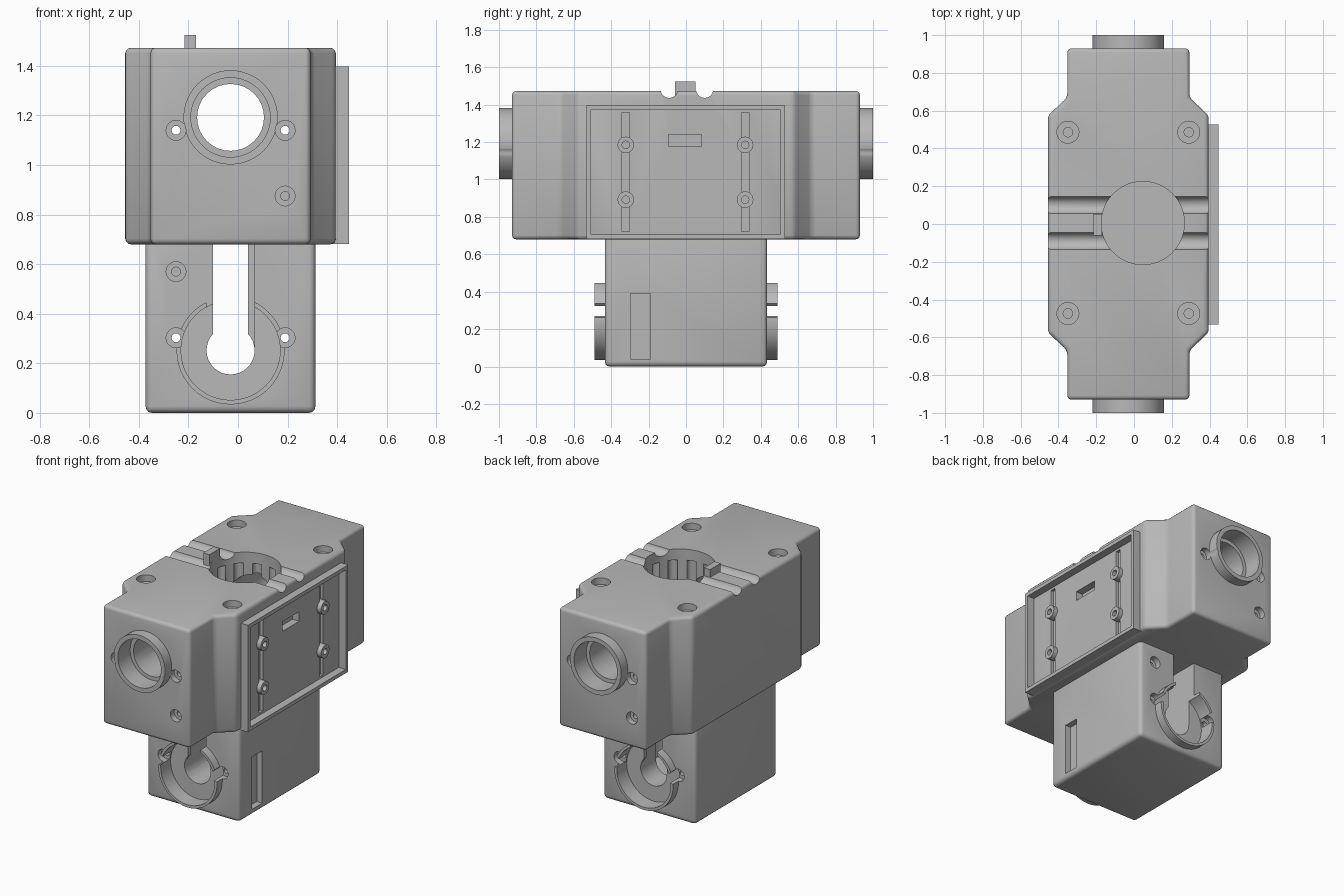
import bpy, bmesh, math
from mathutils import Matrix, Vector

if "Cube" in bpy.data.objects:
    bpy.data.objects.remove(bpy.data.objects["Cube"], do_unlink=True)

CX = -0.03            # centre line of the housing; ends repeat by a half turn about it
WELL = (0.047, 0.005)  # axis of the vertical well

grey = bpy.data.materials.new("housing_grey")
grey.use_nodes = True
grey.diffuse_color = (0.48, 0.48, 0.48, 1)
bsdf = grey.node_tree.nodes["Principled BSDF"]
bsdf.inputs["Base Color"].default_value = (0.48, 0.48, 0.48, 1)
bsdf.inputs["Roughness"].default_value = 0.6


def make(name, bm):
    bmesh.ops.recalc_face_normals(bm, faces=bm.faces)
    me = bpy.data.meshes.new(name)
    bm.to_mesh(me)
    bm.free()
    me.materials.append(grey)
    ob = bpy.data.objects.new(name, me)
    bpy.context.collection.objects.link(ob)
    return ob


def box(name, x, y, z):
    bm = bmesh.new()
    size = Vector((x[1] - x[0], y[1] - y[0], z[1] - z[0]))
    mid = Vector((sum(x), sum(y), sum(z))) / 2
    bmesh.ops.create_cube(bm, size=1, matrix=Matrix.Translation(mid) @ Matrix.Diagonal(size).to_4x4())
    return make(name, bm)


def cyl(name, axis, centre, r, span, seg=40):
    """Cylinder along an axis; centre gives the other two coordinates in order."""
    bm = bmesh.new()
    p = list(centre)
    p.insert("xyz".index(axis), sum(span) / 2)
    turn = {"x": Matrix.Rotation(math.pi / 2, 4, "Y"),
            "y": Matrix.Rotation(math.pi / 2, 4, "X"), "z": Matrix()}[axis]
    bmesh.ops.create_cone(bm, cap_ends=True, segments=seg, radius1=r, radius2=r,
                          depth=abs(span[1] - span[0]), matrix=Matrix.Translation(p) @ turn)
    return make(name, bm)


def apply_mod(ob, mod):
    with bpy.context.temp_override(object=ob, active_object=ob, selected_objects=[ob]):
        bpy.ops.object.modifier_apply(modifier=mod.name)


def cut(targets, cutter):
    for ob in targets:
        m = ob.modifiers.new("cut", "BOOLEAN")
        m.operation, m.solver, m.object = "DIFFERENCE", "EXACT", cutter
        apply_mod(ob, m)
    bpy.data.objects.remove(cutter, do_unlink=True)


def bevel(ob, width):
    m = ob.modifiers.new("round", "BEVEL")
    m.width, m.segments, m.limit_method = width, 3, "ANGLE"
    m.angle_limit = math.radians(25)
    apply_mod(ob, m)


def screw(targets, x, z, face, s, through):
    """Counterbored screw hole in an end wall; s is -1 at the front, 1 at the back."""
    cut(targets, cyl("c", "y", (x, z), 0.04, sorted((s * (face - 0.04), s * (face + 0.12))), 24))
    depth = -face if through else face - 0.15
    cut(targets[:1], cyl("c", "y", (x, z), 0.018, sorted((s * depth, s * (face + 0.02))), 16))


# Upper housing: plan outline with narrowed ends, extruded and rounded
quarter = [(0.323, 0.93), (0.323, 0.67), (0.425, 0.575)]
plan = quarter + [(x, -y) for x, y in reversed(quarter)]
plan += [(-x, -y) for x, y in plan]
bm = bmesh.new()
face = bm.faces.new([bm.verts.new((CX + x, y, 0.68)) for x, y in plan])
top = bmesh.ops.extrude_face_region(bm, geom=[face])["geom"]
bmesh.ops.translate(bm, verts=[v for v in top if isinstance(v, bmesh.types.BMVert)], vec=(0, 0, 0.793))
upper = make("upper_housing", bm)
bevel(upper, 0.022)

# Lower housing, reaching a little into the upper one
lower = box("lower_housing", (-0.373, 0.3125), (-0.434, 0.434), (0, 0.73))
bevel(lower, 0.026)

# Vertical well with flutes below its lip
cut([upper, lower], cyl("c", "z", WELL, 0.22, (0.1, 1.6), 48))
for i in range(12):
    a = math.tau * (i + 0.5) / 12
    c = (WELL[0] + 0.22 * math.cos(a), WELL[1] + 0.22 * math.sin(a))
    cut([upper], cyl("c", "z", c, 0.03, (0.76, 1.4), 12))

# Horizontal bore of the upper housing and the two grooves across the top
cut([upper], cyl("c", "y", (CX, 1.192), 0.135, (-1.1, 1.1), 32))
for y in (-0.09, 0.1):
    cut([upper], cyl("c", "x", (y, 1.482), 0.046, (-0.6, 0.6), 24))

# Round-bottomed passage through the lower housing, inside the end walls
cut([lower], box("c", (CX - 0.097, CX + 0.097), (-0.36, 0.36), (0.252, 0.68)))
cut([lower], cyl("c", "y", (CX, 0.252), 0.097, (-0.5, 0.5), 32))

# End features, front then turned half round for the back
for s, end in ((-1, "front"), (1, "back")):
    def along(a, b):
        return sorted((s * a, s * b))

    # Upper port ring with stepped bore
    port = cyl("upper_port_" + end, "y", (CX, 1.192), 0.19, along(0.91, 1.0), 48)
    cut([upper, port], cyl("c", "y", (CX, 1.192), 0.16, along(0.87, 1.1), 48))
    for side, z, through in ((1, 1.14, True), (-1, 1.14, True), (1, 0.875, False)):
        screw([upper, port], CX - s * side * 0.22, z, 0.93, s, through)

    # Lower collar, open at the top, and the wall slot above it
    collar = cyl("lower_collar_" + end, "y", (CX, 0.252), 0.218, along(0.42, 0.49), 48)
    cut([lower, collar], cyl("c", "y", (CX, 0.252), 0.2, along(0.385, 0.6), 48))
    cut([collar], box("c", (CX - 0.097, CX + 0.097), along(0.3, 0.6), (0.3, 0.6)))
    wall = sorted((CX + s * 0.07, CX - s * 0.097))
    cut([lower], box("c", wall, along(0.34, 0.6), (0.26, 0.68)))
    for side, z, through in ((1, 0.303, True), (-1, 0.303, True), (-1, 0.57, False)):
        screw([lower, collar], CX - s * side * 0.22, z, 0.434, s, through)

# Counterbored screw holes on the top
for x in (-0.35, 0.29):
    for y in (-0.474, 0.486):
        cut([upper], cyl("c", "z", (x, y), 0.058, (1.43, 1.6), 32))
        cut([upper], cyl("c", "z", (x, y), 0.025, (1.25, 1.5), 16))

# Locating lug beside the well
box("locating_lug", (-0.215, -0.17), (-0.06, 0.052), (1.42, 1.525))

# Side panel: raised frame, grooves, centre slot and screw bosses
frame = box("side_panel_frame", (0.38, 0.447), (-0.533, 0.528), (0.682, 1.398))
cut([frame], box("c", (0.3, 0.6), (-0.508, 0.502), (0.707, 1.373)))
cut([upper], box("c", (0.345, 0.6), (-0.094, 0.083), (1.176, 1.24)))
for y in (-0.322, 0.316):
    cut([upper], box("c", (0.375, 0.6), (y - 0.02, y + 0.02), (0.722, 1.358)))
    for z in (0.892, 1.185):
        boss = cyl("panel_boss", "x", (y, z), 0.044, (0.35, 0.425), 24)
        cut([boss], cyl("c", "x", (y, z), 0.02, (0.37, 0.6), 16))

# Cable slot low on the left side of the lower housing
cut([lower], box("c", (0.272, 0.6), (-0.297, -0.19), (0.04, 0.39)))

# Smooth rounded surfaces, keep edges sharp
bpy.ops.object.select_all(action="DESELECT")
for ob in bpy.context.collection.objects:
    if ob.type == "MESH" and grey.name in ob.data.materials:
        ob.select_set(True)
        bpy.context.view_layer.objects.active = ob
bpy.ops.object.shade_smooth_by_angle(angle=math.radians(32))
